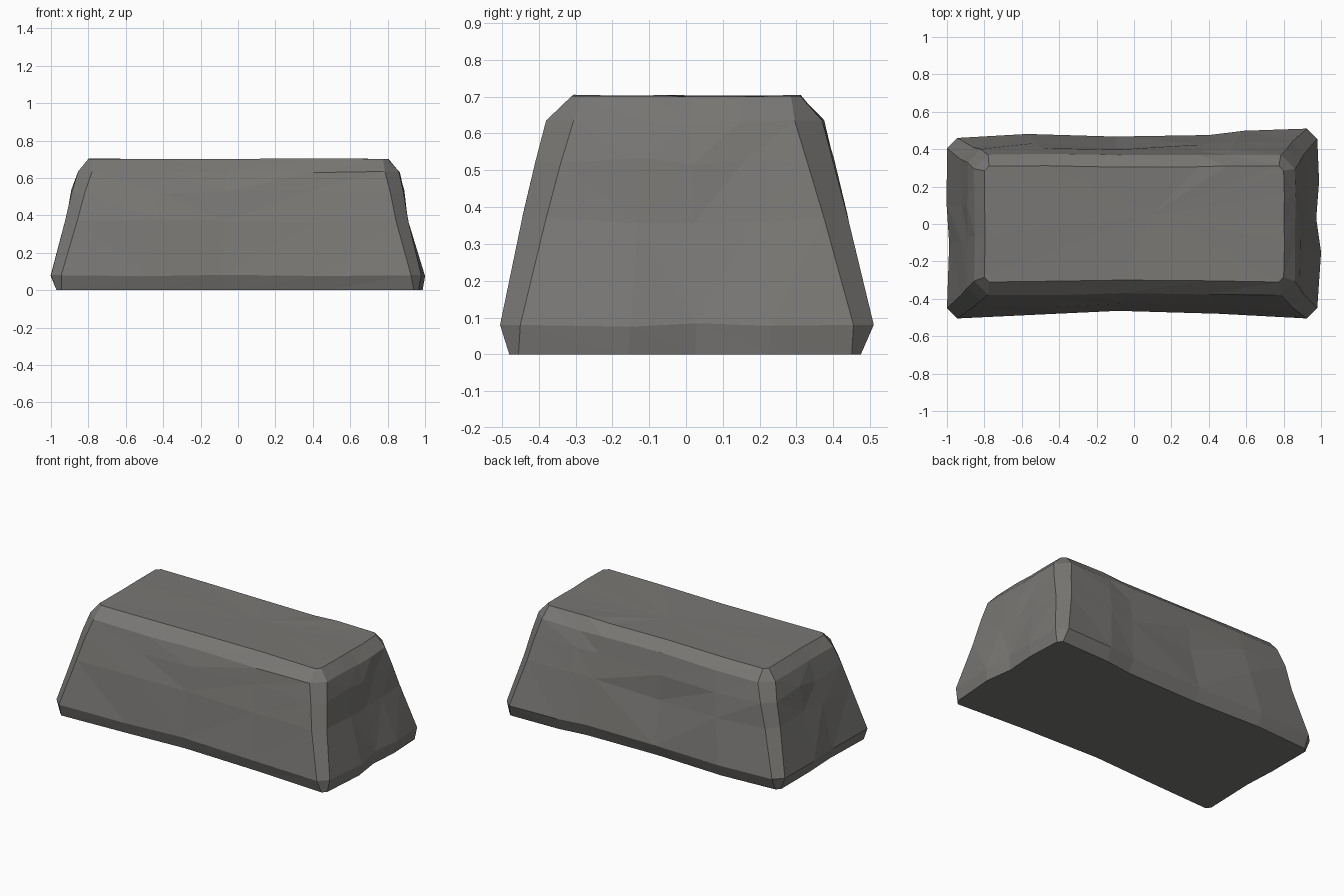
import bpy, bmesh, random
from mathutils import Vector

cube = bpy.data.objects.get("Cube")
if cube:
    bpy.data.objects.remove(cube)
random.seed(4)

# Worn stone colour
stone = bpy.data.materials.new("warm_grey_stone")
stone.use_nodes = True
colour = (0.19, 0.185, 0.175, 1)
stone.diffuse_color = colour
stone.node_tree.nodes["Principled BSDF"].inputs["Base Color"].default_value = colour

# Chips along each side: (fraction along side, inward dent), counter-clockwise from front
CHIPS = [
    [(0.25, 0.02), (0.46, 0.04), (0.75, 0.025)],
    [(0.33, -0.02), (0.53, 0.003), (0.75, -0.01)],
    [(0.18, 0.0), (0.28, 0.018), (0.55, 0.015), (0.8, -0.012)],
    [(0.35, 0.0), (0.6, 0.01)],
]


def ring(z, left, right, front, back, cut, wear, jitter=0.0, skew=0.0):
    """Chamfered rectangle with dented sides."""
    corners = [
        (Vector((left + cut, front, z)), Vector((right - cut, front, z))),
        (Vector((right, front + cut, z)), Vector((right, back - cut, z))),
        (Vector((right - cut, back, z)), Vector((left + cut, back - skew, z))),
        (Vector((left, back - skew - cut, z)), Vector((left, front + cut, z))),
    ]
    points = []
    for (start, end), chips in zip(corners, CHIPS):
        along = (end - start).normalized()
        inward = Vector((-along.y, along.x, 0))
        points.append(start)
        for t, dent in chips:
            p = start.lerp(end, t) + inward * (dent * wear + random.uniform(-jitter, jitter))
            p.z += random.uniform(-jitter, jitter) * 2
            points.append(p)
        points.append(end)
    return points


# Block profile from the foot to the top
rings = [
    ring(0.0, -0.97, 0.965, -0.48, 0.475, 0.025, 1.1, 0, 0.05),
    ring(0.08, -1.0, 0.98, -0.505, 0.51, 0.055, 1.0, 0.003, 0.05),
    ring(0.37, -0.925, 0.91, -0.445, 0.44, 0.065, 0.6, 0.012, 0.03),
    ring(0.52, -0.89, 0.885, -0.41, 0.40, 0.07, 0.4, 0.008),
    ring(0.635, -0.855, 0.86, -0.38, 0.37, 0.075, 0.2, 0.004),
    ring(0.702, -0.80, 0.80, -0.31, 0.31, 0.025, 0.3, 0.002),
]

# Stone block
bm = bmesh.new()
loops = [[bm.verts.new(p) for p in points] for points in rings]
count = len(loops[0])
for lower, upper in zip(loops, loops[1:]):
    for i in range(count):
        j = (i + 1) % count
        bm.faces.new((lower[i], lower[j], upper[j], upper[i]))
bm.faces.new(loops[0][::-1])
top = bm.faces.new(loops[-1])

# Shallow hollow in the top
hollow = bmesh.ops.poke(bm, faces=[top])["verts"][0]
hollow.co += Vector((0.1, 0.05, -0.004))

# Broken facets on the sides
walls = [f for f in bm.faces if len(f.verts) == 4]
bmesh.ops.triangulate(bm, faces=walls, quad_method='SHORT_EDGE')
bmesh.ops.recalc_face_normals(bm, faces=bm.faces[:])

mesh = bpy.data.meshes.new("stone_block")
bm.to_mesh(mesh)
bm.free()
mesh.materials.append(stone)
block = bpy.data.objects.new("stone_block", mesh)
bpy.context.collection.objects.link(block)
